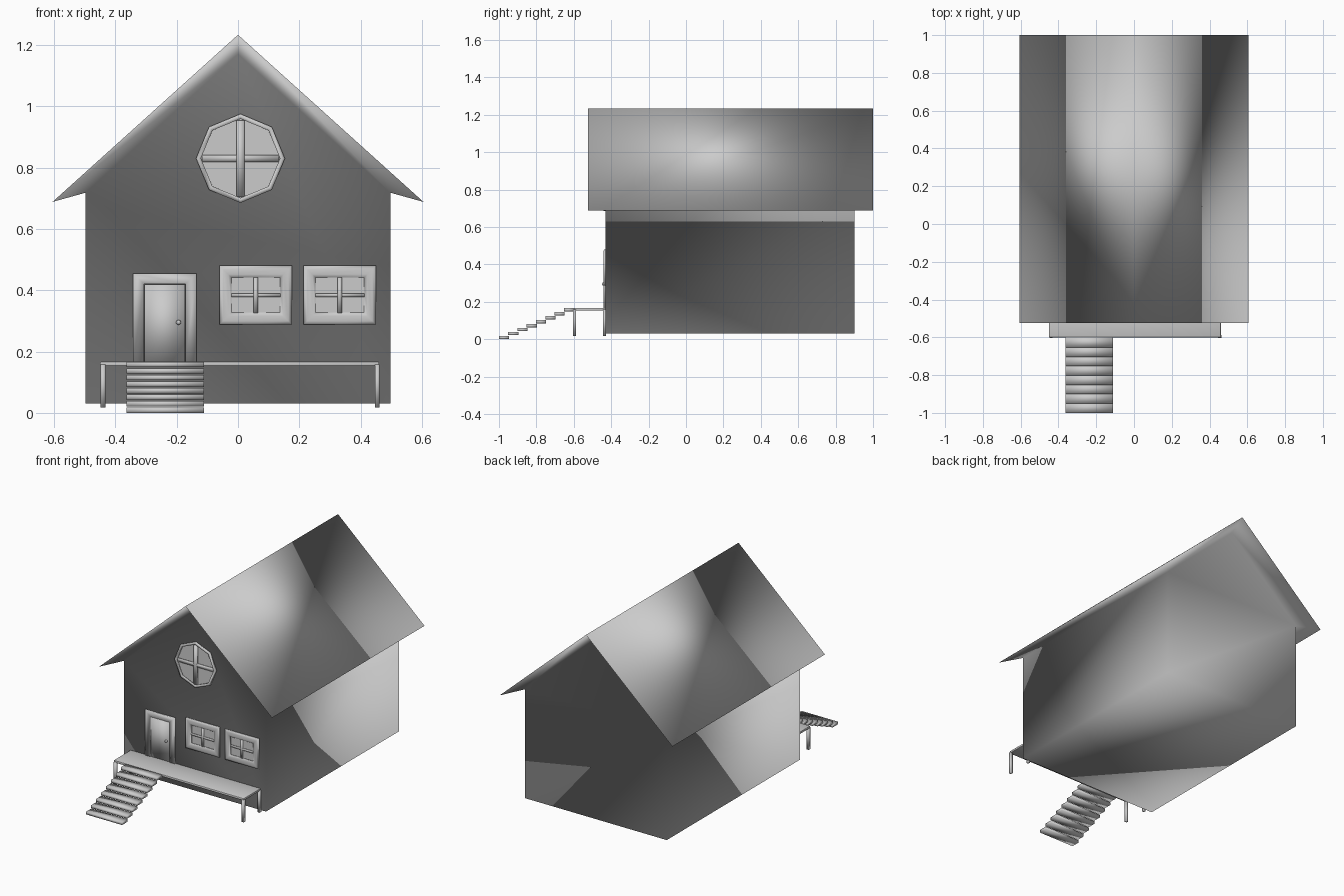
import bpy, bmesh, math

if "Cube" in bpy.data.objects:
    bpy.data.objects.remove(bpy.data.objects["Cube"])

WALL = -0.43  # y of the front wall


def make(name, verts, faces):
    """Welded, fully smooth-shaded mesh."""
    me = bpy.data.meshes.new(name)
    bm = bmesh.new()
    vs = [bm.verts.new(v) for v in verts]
    for f in faces:
        bm.faces.new([vs[i] for i in f]).smooth = True
    bmesh.ops.recalc_face_normals(bm, faces=bm.faces)
    bm.to_mesh(me)
    bm.free()
    ob = bpy.data.objects.new(name, me)
    bpy.context.collection.objects.link(ob)
    return ob


def box(name, x0, x1, y0, y1, z0, z1, bevel=0.0):
    v = [(x, y, z) for x in (x0, x1) for y in (y0, y1) for z in (z0, z1)]
    f = [(0, 1, 3, 2), (4, 6, 7, 5), (0, 4, 5, 1), (2, 3, 7, 6), (0, 2, 6, 4), (1, 5, 7, 3)]
    ob = make(name, v, f)
    if bevel:
        m = ob.modifiers.new("bevel", "BEVEL")
        m.width = bevel
        m.segments = 2
    return ob


def rect(x0, x1, z0, z1):
    return [(x0, z0), (x1, z0), (x1, z1), (x0, z1)]


def inset(x0, x1, z0, z1, d):
    return rect(x0 + d, x1 - d, z0 + d, z1 - d)


def octagon(cx, cz, r):
    return [(cx + r * math.sin(i * math.pi / 4), cz + r * math.cos(i * math.pi / 4)) for i in range(8)]


def frame(name, loops):
    """Closed ring lofted through (outline, y) loops."""
    n, k = len(loops[0][0]), len(loops)
    v = [(x, y, z) for pts, y in loops for x, z in pts]
    f = [(a * n + i, a * n + (i + 1) % n, (a + 1) % k * n + (i + 1) % n, (a + 1) % k * n + i)
         for a in range(k) for i in range(n)]
    return make(name, v, f)


def panel(name, pts, y):
    return make(name, [(x, y, z) for x, z in pts], [tuple(range(len(pts)))])


# House shell: walls, gables and overhanging roof in one skin
body = [(-0.497, 0.03), (0.497, 0.03), (0.497, 0.718), (0, 1.17), (-0.497, 0.718)]
roof = [(0.605, 0.688), (0, 1.233), (-0.605, 0.688)]
verts = [(x, y, z) for y in (WALL, 0.902) for x, z in body]
verts += [(x, y, z) for y in (-0.525, 1.0) for x, z in roof]
faces = [(0, 1, 2, 3, 4), (5, 9, 8, 7, 6),
         (0, 5, 6, 1), (1, 6, 7, 2), (0, 4, 9, 5),
         (10, 13, 14, 11), (11, 14, 15, 12),
         (2, 10, 11, 3), (3, 11, 12, 4),
         (7, 8, 14, 13), (8, 9, 15, 14),
         (2, 7, 13, 10), (4, 12, 15, 9)]
make("house_shell", verts, faces)

# Porch deck and legs
box("porch_deck", -0.45, 0.46, -0.60, WALL, 0.153, 0.167, 0.003)
for i, x in enumerate((-0.448, 0.446)):
    for j, y in enumerate((-0.603, -0.443)):
        box(f"porch_leg_{i}{j}", x, x + 0.016, y, y + 0.016, 0.018, 0.158)

# Stair treads
for i in range(8):
    y, z = -1.0 + i * 0.0495, i * 0.0213
    box(f"stair_tread_{i + 1}", -0.363, -0.111, y, y + 0.054, z, z + 0.017)

# Door, door frame and knob
p = [(-0.342, 0.165), (-0.342, 0.455), (-0.135, 0.455), (-0.135, 0.165)]
q = [(-0.306, 0.165), (-0.306, 0.42), (-0.172, 0.42), (-0.172, 0.165)]
frame("door_frame", [(p, WALL), (p, WALL - 0.011), (q, WALL - 0.011), (q, WALL)])
box("door", -0.305, -0.173, WALL - 0.006, WALL + 0.004, 0.165, 0.419)
bpy.ops.mesh.primitive_uv_sphere_add(segments=12, ring_count=8, radius=0.008,
                                     location=(-0.194, WALL - 0.012, 0.295))
knob = bpy.context.object
knob.name = "door_knob"
bpy.ops.object.shade_smooth()

# Two square windows with cross bars
for n, x0 in (("left", -0.06), ("right", 0.214)):
    b = (x0, x0 + 0.236, 0.288, 0.48)
    frame(f"{n}_window_frame", [(rect(*b), WALL), (rect(*b), WALL - 0.008),
                                (inset(*b, 0.012), WALL - 0.012), (inset(*b, 0.028), WALL - 0.012),
                                (inset(*b, 0.039), WALL - 0.006), (inset(*b, 0.039), WALL)])
    panel(f"{n}_window_pane", inset(*b, 0.038), WALL - 0.002)
    cx, cz = x0 + 0.118, 0.384
    box(f"{n}_window_upright", cx - 0.007, cx + 0.007, WALL - 0.008, WALL, 0.326, 0.442)
    box(f"{n}_window_crossbar", x0 + 0.038, x0 + 0.198, WALL - 0.007, WALL, cz - 0.006, cz + 0.006)

# Octagonal attic window
cx, cz = 0.008, 0.83
outer, inner = octagon(cx, cz, 0.145), octagon(cx, cz, 0.129)
frame("attic_window_frame", [(outer, WALL), (outer, WALL - 0.010), (inner, WALL - 0.010), (inner, WALL)])
panel("attic_window_pane", octagon(cx, cz, 0.13), WALL - 0.002)
box("attic_window_upright", cx - 0.013, cx + 0.013, WALL - 0.009, WALL, cz - 0.124, cz + 0.124)
box("attic_window_crossbar", cx - 0.126, cx + 0.126, WALL - 0.008, WALL, cz - 0.011, cz + 0.011)
